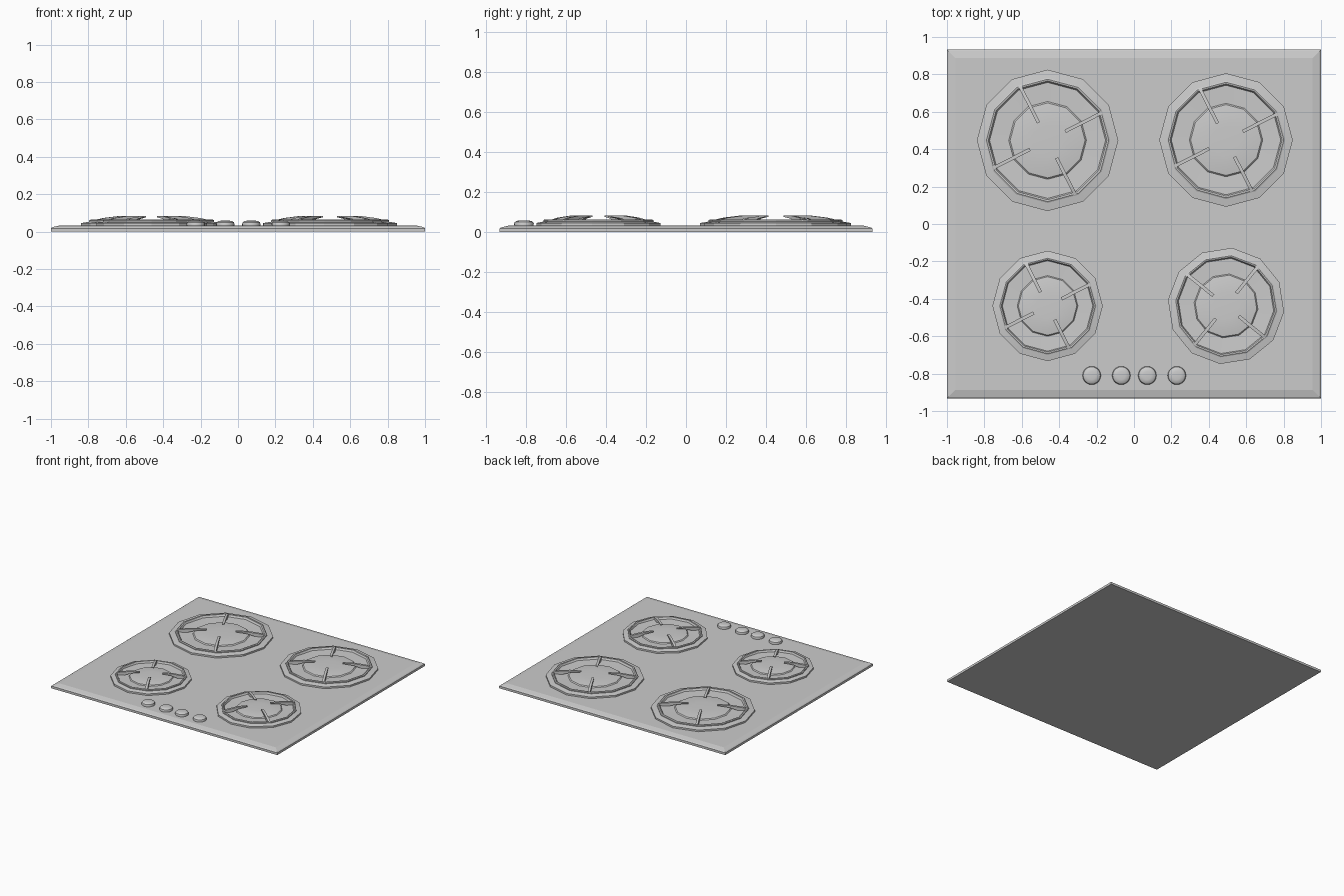
import bpy, bmesh
from math import sin, cos, pi, radians

if "Cube" in bpy.data.objects:
    bpy.data.objects.remove(bpy.data.objects["Cube"])


def finish(name, bm, smooth=True):
    bmesh.ops.recalc_face_normals(bm, faces=bm.faces[:])
    me = bpy.data.meshes.new(name)
    bm.to_mesh(me)
    bm.free()
    ob = bpy.data.objects.new(name, me)
    bpy.context.collection.objects.link(ob)
    if smooth:
        bpy.ops.object.select_all(action='DESELECT')
        ob.select_set(True)
        bpy.context.view_layer.objects.active = ob
        bpy.ops.object.shade_smooth_by_angle(angle=radians(28))
    return ob


def stack(bm, rings):
    """Skin a list of rings of points and cap both ends."""
    loops = [[bm.verts.new(p) for p in ring] for ring in rings]
    n = len(loops[0])
    for a, b in zip(loops, loops[1:]):
        for i in range(n):
            j = (i + 1) % n
            bm.faces.new((a[i], a[j], b[j], b[i]))
    bm.faces.new(loops[0])
    bm.faces.new(loops[-1])


def lathe(name, x, y, profile, sides, scale=1, turn=0):
    bm = bmesh.new()
    angles = [turn + 2 * pi * i / sides for i in range(sides)]
    stack(bm, [[(x + r * scale * cos(a), y + r * scale * sin(a), z) for a in angles]
               for r, z in profile])
    return finish(name, bm)


# Base plate with sloped rim
bm = bmesh.new()
stack(bm, [[(sx * (1 - d), sy * (0.932 - d), z)
            for sx, sy in ((-1, -1), (1, -1), (1, 1), (-1, 1))]
           for d, z in ((0, 0), (0, 0.018), (0.008, 0.024), (0.045, 0.033))])
finish("base_plate", bm, False)

# Burner: sloped outer band, raised ring, shallow well and central cap
BURNER = [(1.0, 0.03), (1.0, 0.046), (0.885, 0.053), (0.885, 0.06), (0.865, 0.064),
          (0.84, 0.062), (0.82, 0.048), (0.55, 0.045), (0.53, 0.052),
          (0.40, 0.058), (0.22, 0.06)]
# Support arm side profile: radial fraction, height
ARM = [(0.86, 0.05), (0.86, 0.065), (0.76, 0.073), (0.52, 0.083), (0.28, 0.083),
       (0.28, 0.077), (0.50, 0.068), (0.66, 0.05)]


def burner(name, x, y, radius, turn):
    t = radians(turn)
    lathe(name, x, y, BURNER, 12, radius, t)
    bm = bmesh.new()
    for k in range(4):
        a = t + radians(27) + k * pi / 2
        stack(bm, [[(x + r * radius * cos(a) - w * sin(a),
                     y + r * radius * sin(a) + w * cos(a), z) for r, z in ARM]
                   for w in (-0.009, 0.009)])
    finish(name + "_arms", bm, False)


burner("burner_back_left", -0.462, 0.447, 0.378, 0)
burner("burner_back_right", 0.492, 0.449, 0.357, 0)
burner("burner_front_left", -0.462, -0.438, 0.295, 0)
burner("burner_front_right", 0.492, -0.438, 0.312, 24)

# Rounded control knobs
KNOB = [(0.048, 0.03), (0.049, 0.042), (0.046, 0.05), (0.038, 0.056), (0.022, 0.059)]
for i, x in enumerate((-0.226, -0.068, 0.071, 0.229)):
    lathe(f"control_knob_{i + 1}", x, -0.81, KNOB, 20)
